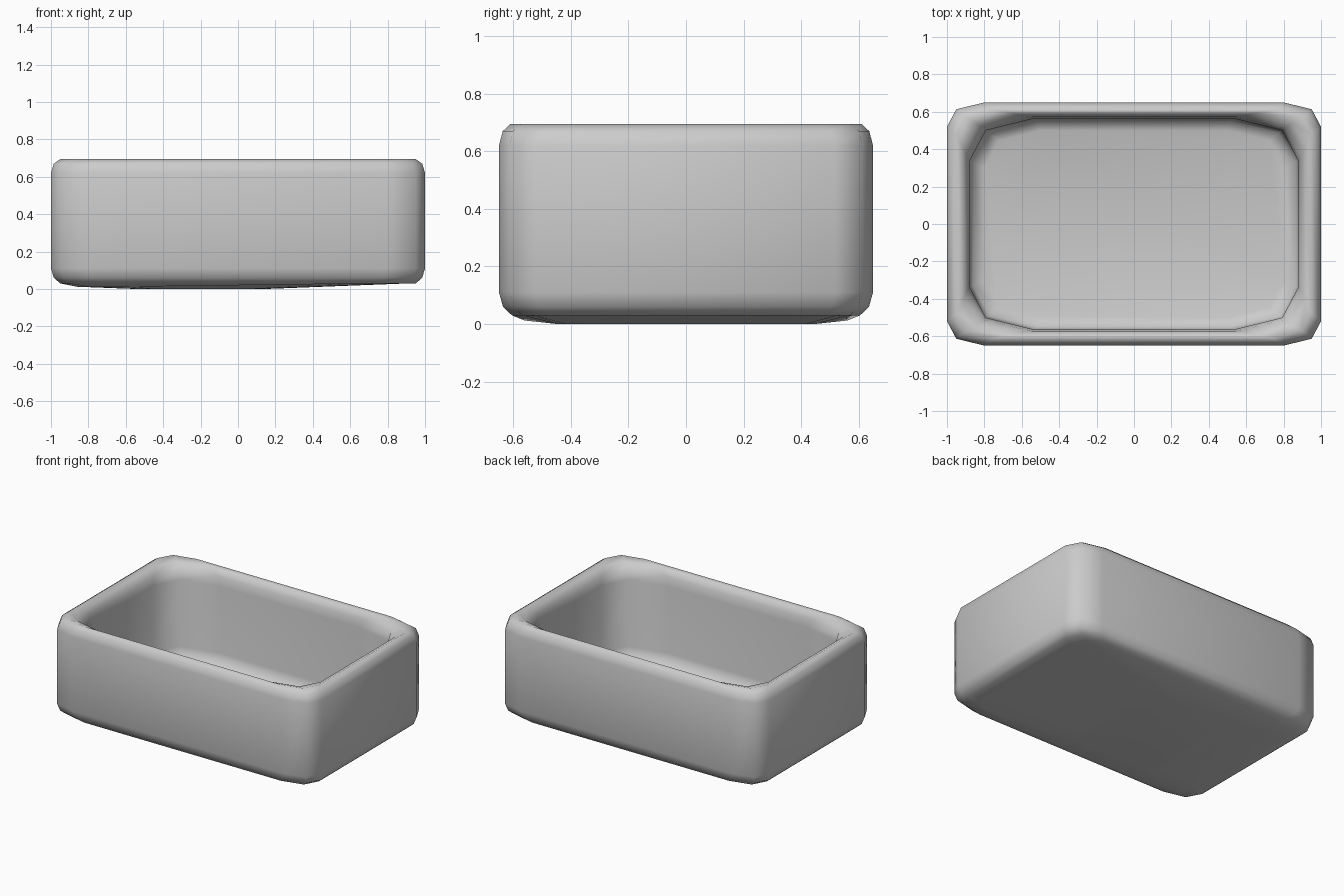
import bpy, bmesh

if "Cube" in bpy.data.objects:
    bpy.data.objects.remove(bpy.data.objects["Cube"])

# Each ring: half width, half depth, corner cut in x, corner cut in y, height
RINGS = [
    (0.86, 0.56, 0.26, 0.14, 0.012),   # underside
    (0.95, 0.605, 0.20, 0.13, 0.03),
    (0.985, 0.636, 0.20, 0.13, 0.06),
    (1.00, 0.65, 0.20, 0.13, 0.11),    # outer wall
    (1.00, 0.65, 0.20, 0.13, 0.62),
    (0.985, 0.637, 0.20, 0.13, 0.67),
    (0.95, 0.61, 0.21, 0.13, 0.695),   # rim
    (0.915, 0.59, 0.28, 0.18, 0.68),
    (0.89, 0.573, 0.34, 0.22, 0.64),
    (0.88, 0.565, 0.35, 0.23, 0.58),   # inner wall
    (0.88, 0.565, 0.35, 0.23, 0.12),
    (0.86, 0.55, 0.34, 0.22, 0.05),
    (0.80, 0.50, 0.30, 0.20, 0.03),    # floor
]


def outline(hx, hy, cx, cy, z):
    """Rectangle with each corner cut by two facets."""
    quarter = [(hx, hy - cy), (hx - cx * 0.25, hy - cy * 0.28), (hx - cx, hy)]
    pts = []
    for sx, sy in ((1, 1), (-1, 1), (-1, -1), (1, -1)):
        q = quarter if sx * sy > 0 else quarter[::-1]
        pts += [(sx * x, sy * y, z) for x, y in q]
    return pts


# Tub: one closed skin running from underside over the rim to the floor
bm = bmesh.new()
loops = [[bm.verts.new(p) for p in outline(*r)] for r in RINGS]
for a, b in zip(loops, loops[1:]):
    n = len(a)
    for i in range(n):
        j = (i + 1) % n
        bm.faces.new((a[i], a[j], b[j], b[i]))
bm.faces.new(loops[-1])

# Underside sags gently to a low centre
low = [bm.verts.new((x * 0.4 - 0.2, y * 0.8, 0.0)) for x, y, z in outline(*RINGS[0])]
for i in range(len(low)):
    j = (i + 1) % len(low)
    bm.faces.new((low[i], low[j], loops[0][j], loops[0][i]))
bm.faces.new(low[::-1])
for v in loops[0]:
    if v.co.x > 0:
        v.co.z = 0.028

bmesh.ops.recalc_face_normals(bm, faces=bm.faces)
mesh = bpy.data.meshes.new("tub")
bm.to_mesh(mesh)
bm.free()
tub = bpy.data.objects.new("tub", mesh)
bpy.context.collection.objects.link(tub)
mesh.shade_smooth()
